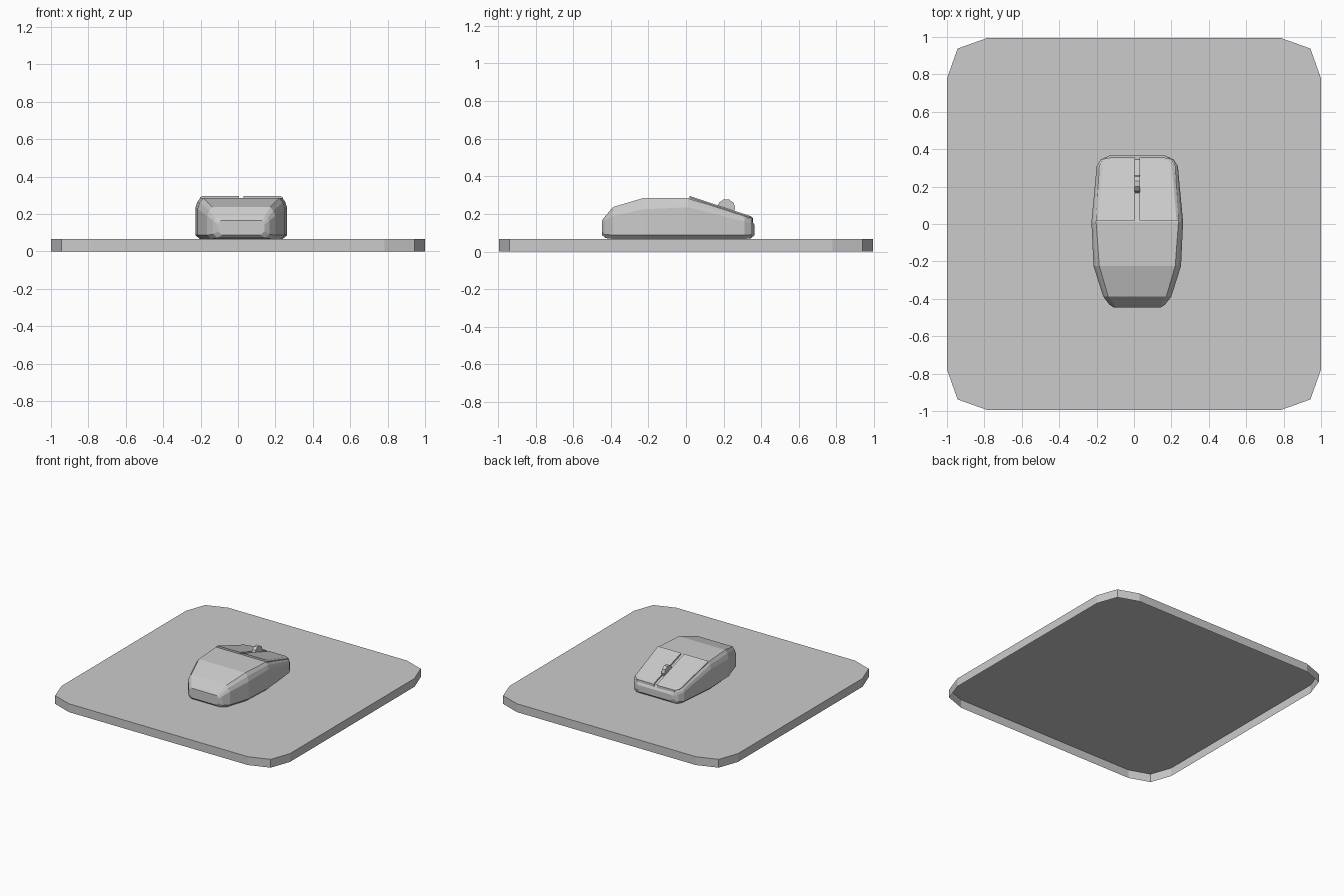
import bpy, bmesh, math

if "Cube" in bpy.data.objects:
    bpy.data.objects.remove(bpy.data.objects["Cube"])

CX = 0.0175   # mouse centre line
PAD_TOP = 0.066


def make_object(name, bm):
    bmesh.ops.recalc_face_normals(bm, faces=bm.faces)
    me = bpy.data.meshes.new(name)
    bm.to_mesh(me)
    bm.free()
    ob = bpy.data.objects.new(name, me)
    bpy.context.collection.objects.link(ob)
    return ob


def loft(name, rings, cap_start=True):
    bm = bmesh.new()
    loops = [[bm.verts.new(p) for p in ring] for ring in rings]
    n = len(loops[0])
    for a, b in zip(loops, loops[1:]):
        for i in range(n):
            j = (i + 1) % n
            bm.faces.new((a[i], a[j], b[j], b[i]))
    if cap_start:
        bm.faces.new(loops[0])
    bm.faces.new(loops[-1])
    return make_object(name, bm)


# Mouse pad with faceted corners: a top and a rim, open underneath
quarter = [(1.0, 0.778), (0.943, 0.938), (0.783, 0.995)]
outline = (quarter + [(-x, y) for x, y in reversed(quarter)]
           + [(-x, -y) for x, y in quarter] + [(x, -y) for x, y in reversed(quarter)])
loft("mouse_pad", [[(x, y, z) for x, y in outline] for z in (0, PAD_TOP)],
     cap_start=False)


# Mouse body: y, half width, top half width, bottom z, shoulder z, top z
stations = [
    (-0.447, 0.125, 0.110, 0.088, 0.145, 0.165),
    (-0.430, 0.150, 0.125, 0.072, 0.165, 0.187),
    (-0.388, 0.182, 0.155, 0.067, 0.190, 0.237),
    (-0.225, 0.234, 0.203, 0.067, 0.225, 0.285),
    (0.010, 0.245, 0.220, 0.067, 0.235, 0.285),
    (0.310, 0.217, 0.203, 0.067, 0.160, 0.188),
    (0.345, 0.195, 0.180, 0.070, 0.148, 0.175),
    (0.365, 0.150, 0.140, 0.088, 0.128, 0.140),
]


def body_ring(y, hw, tw, zb, zs, zt):
    half = [(hw - 0.022, zb), (hw, zb + 0.02), (hw, zs),
            (hw * 0.6 + tw * 0.4, zs + (zt - zs) * 0.6), (tw, zt)]
    return ([(CX + x, y, z) for x, z in half]
            + [(CX - x, y, z) for x, z in reversed(half)])


loft("mouse_body", [body_ring(*s) for s in stations])


# Sloping click buttons, one each side of the wheel slot
def button_top(y):
    return 0.297 - (y - 0.015) * 0.33


button_outline = [(0.013, 0.018), (0.222, 0.018), (0.198, 0.31),
                  (0.190, 0.335), (0.165, 0.354), (0.013, 0.356)]
for name, side in (("left_button", -1), ("right_button", 1)):
    rings = []
    for inset, drop in ((0, 0.04), (0, 0.008), (0.008, 0)):
        ring = []
        for x, y in button_outline:
            xi = x if x < 0.05 else x - 1.5 * inset
            yi = y if y < 0.05 else y - inset
            ring.append((CX + side * xi, yi, button_top(yi) - drop))
        rings.append(ring)
    loft(name, rings)

# Scroll wheel
bpy.ops.mesh.primitive_cylinder_add(vertices=10, radius=0.048, depth=0.028,
                                    location=(CX, 0.214, 0.231),
                                    rotation=(0, math.pi / 2, 0))
bpy.context.object.name = "scroll_wheel"
